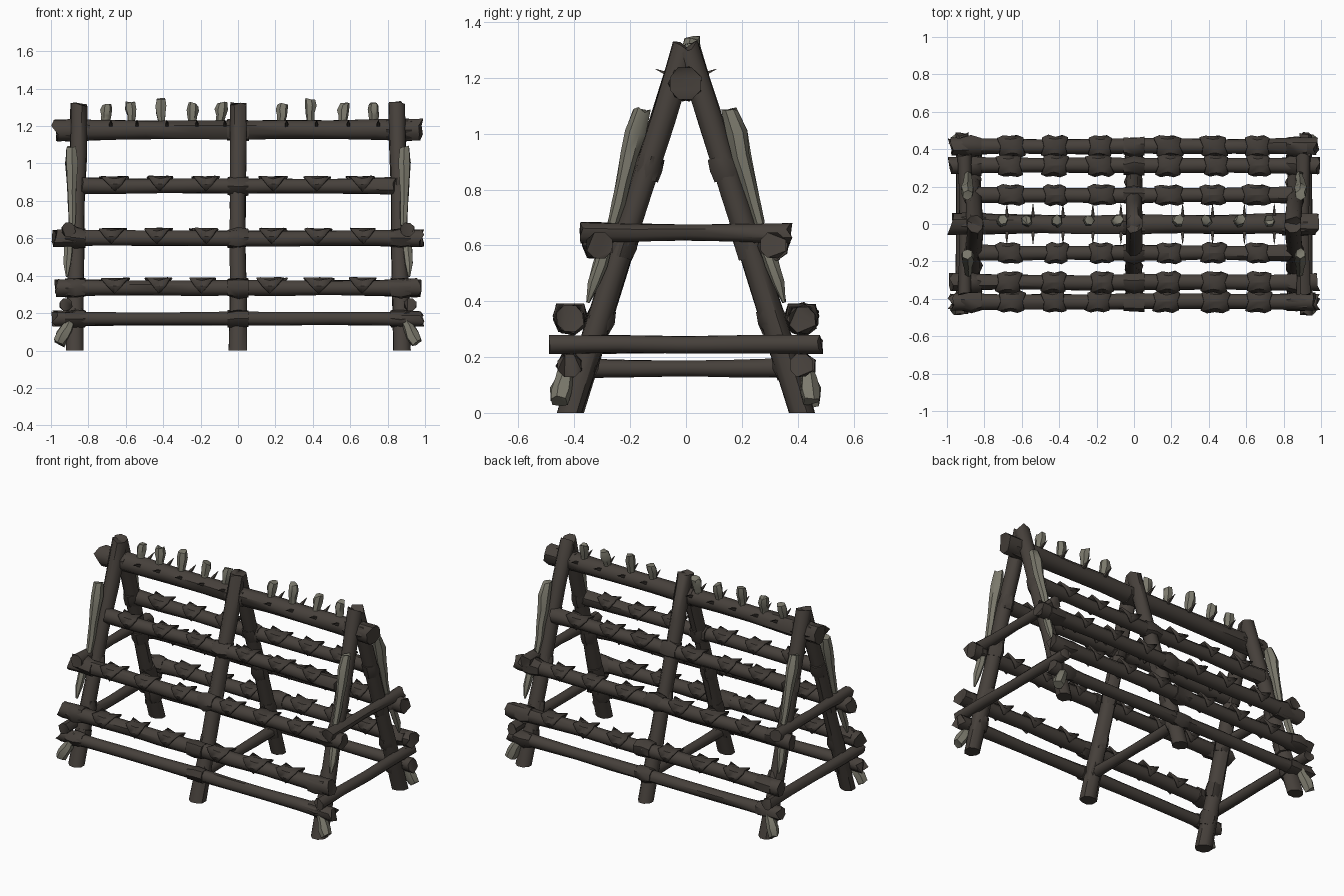
import bpy, bmesh, math, random
from mathutils import Vector

if "Cube" in bpy.data.objects:
    bpy.data.objects.remove(bpy.data.objects["Cube"])

random.seed(4)


def material(name, rgb):
    m = bpy.data.materials.new(name)
    m.diffuse_color = (*rgb, 1)
    m.use_nodes = True
    m.node_tree.nodes["Principled BSDF"].inputs["Base Color"].default_value = m.diffuse_color
    return m


WOOD = material("dark_wood", (0.062, 0.052, 0.044))
BARK = material("dark_bark", (0.056, 0.047, 0.040))
PALE = material("pale_stake", (0.20, 0.193, 0.152))


def finish(bm, name, mat, angle=50):
    bmesh.ops.recalc_face_normals(bm, faces=bm.faces)
    me = bpy.data.meshes.new(name)
    bm.to_mesh(me)
    bm.free()
    me.materials.append(mat)
    me.shade_smooth()
    me.set_sharp_from_angle(angle=math.radians(angle))
    ob = bpy.data.objects.new(name, me)
    bpy.context.collection.objects.link(ob)
    return ob


def log(name, a, b, radii, mat=WOOD, sides=8, wobble=0.06, floor=False, chip=0.0):
    """Rough faceted pole from a to b, one ring per radius; chip roughens the ends."""
    a, b = Vector(a), Vector(b)
    q = (b - a).to_track_quat('Z', 'Y')
    bm = bmesh.new()
    rings = []
    n = len(radii)
    for i, r in enumerate(radii):
        c = a.lerp(b, i / (n - 1))
        c += q @ Vector((random.uniform(-1, 1), random.uniform(-1, 1), 0)) * r * wobble
        ring = []
        for k in range(sides):
            t = 2 * math.pi * (k + 0.5) / sides
            rr = r * random.uniform(1 - wobble, 1 + wobble)
            dz = random.uniform(-chip, chip) if i in (0, n - 1) else 0
            co = c + q @ Vector((math.cos(t) * rr, math.sin(t) * rr, dz))
            if floor:
                co.z = 0 if i == 0 else max(co.z, 0)
            ring.append(bm.verts.new(co))
        rings.append(ring)
    for r0, r1 in zip(rings, rings[1:]):
        for k in range(sides):
            j = (k + 1) % sides
            bm.faces.new((r0[k], r0[j], r1[j], r1[k]))
    bm.faces.new(rings[0][::-1])
    bm.faces.new(rings[-1])
    bmesh.ops.triangulate(bm, faces=[f for f in bm.faces if len(f.verts) > 4])
    return finish(bm, name, mat)


def thorn(name, base, tip, r):
    return log(name, base, tip, (r, r * 0.6, 0.001), BARK, 4, 0)


def flap(name, c, r, w):
    """Bark strip draped over a rail, ending in a point on both sides."""
    bm = bmesh.new()
    rows = []
    skew = random.uniform(-0.012, 0.012)
    for deg, k, s in ((-125, 0.05, 1.1), (-80, 0.6, 1.3), (-42, 1.1, 1.55), (0, 0.9, 1.15),
                      (42, 1.1, 1.55), (80, 0.6, 1.3), (125, 0.05, 1.1)):
        t = math.radians(deg)
        row = []
        for u in (-1, 0, 1):
            rr = r * (s if u else 1.14) * random.uniform(0.94, 1.06)
            row.append(bm.verts.new((c[0] + u * w * k + skew * math.sin(t),
                                     c[1] + math.sin(t) * rr, c[2] + math.cos(t) * rr)))
        rows.append(row)
    for p, q in zip(rows, rows[1:]):
        for i in (0, 1):
            bm.faces.new((p[i], p[i + 1], q[i + 1], q[i]))
    ob = finish(bm, name, BARK, 20)
    mod = ob.modifiers.new("thickness", 'SOLIDIFY')
    mod.thickness = 0.008
    mod.offset = 0


def leg_y(z):
    return 0.415 * (1 - z / 1.3)


# A-frame legs
for x0, x1 in ((-0.875, -0.85), (0, 0), (0.875, 0.85)):
    for s in (-1, 1):
        log("leg", (x0, s * 0.415, 0), (x1, s * 0.004, 1.31),
            (0.05, 0.047, 0.045, 0.045, 0.046, 0.046), floor=True, chip=0.015)

# Ridge beam
log("ridge_beam", (-0.98, 0, 1.18), (0.98, 0, 1.18),
    (0.062, 0.057, 0.053, 0.053, 0.055, 0.053, 0.053, 0.057, 0.062), chip=0.02)

# Long side rails: height, offset, radius, half length, bark flaps
rails = ((0.17, 0.415, 0.038, 0.98, False), (0.335, 0.415, 0.044, 0.965, True),
         (0.6, 0.312, 0.044, 0.98, True), (0.88, 0.155, 0.042, 0.84, True))
for z, y, r, h, flaps in rails:
    for s in (-1, 1):
        log("side_rail", (-h, s * y, z), (h, s * y, z),
            (r * 1.15, r, r * 0.95, r, r * 1.03, r, r * 0.95, r, r * 1.15), chip=0.018)
        if flaps:
            for x in (-0.66, -0.42, -0.18, 0.18, 0.43, 0.66):
                flap("bark_flap", (x + random.uniform(-0.01, 0.01), s * y, z), r,
                     random.uniform(0.055, 0.07))
        # Lashings where the rail meets the legs
        for x in (-0.87, 0, 0.87):
            if abs(x) < h:
                log("lashing", (x - 0.055, s * y, z), (x + 0.055, s * y, z),
                    (r * 1.1, r * 1.3, r * 1.15), BARK, 7, 0.1)
            ly = leg_y(z)
            log("leg_lashing", (x * 0.99, s * (ly + 0.013), z - 0.04),
                (x * 0.99, s * (ly - 0.013), z + 0.04), (0.046, 0.051, 0.046), BARK, 7, 0.06)

# End cross bars and inner middle brace
for s in (-1, 1):
    log("lower_cross_bar", (s * 0.92, -0.48, 0.245), (s * 0.92, 0.48, 0.245),
        (0.036, 0.034, 0.033, 0.034, 0.036), chip=0.012)
    log("upper_cross_bar", (s * 0.905, -0.37, 0.645), (s * 0.905, 0.37, 0.645),
        (0.04, 0.034, 0.03, 0.034, 0.04), chip=0.012)
    log("ridge_lashing", (s * 0.79, 0, 1.18), (s * 0.93, 0, 1.18),
        (0.058, 0.064, 0.058), BARK, 7)
log("middle_brace", (0, -0.36, 0.16), (0, 0.36, 0.16), (0.037, 0.033, 0.031, 0.033, 0.037))
log("ridge_lashing", (-0.06, 0, 1.18), (0.06, 0, 1.18), (0.057, 0.063, 0.057), BARK, 7)

# Three pale stakes lashed along each corner leg
for sx in (-1, 1):
    for sy in (-1, 1):
        log("upper_stake", (sx * 0.885, sy * 0.265, 0.67), (sx * 0.892, sy * 0.158, 1.085),
            (0.018, 0.023, 0.026, 0.031, 0.036, 0.028), PALE, 6, 0.1, chip=0.01)
        log("middle_stake", (sx * 0.905, sy * 0.285, 0.6), (sx * 0.915, sy * 0.352, 0.395),
            (0.024, 0.025, 0.022, 0.006), PALE, 6, 0.1)
        log("lower_stake", (sx * 0.875, sy * 0.425, 0.2), (sx * 0.955, sy * 0.452, 0.04),
            (0.018, 0.024, 0.031, 0.037, 0.032), PALE, 6, 0.1, chip=0.01)

# Pale stubs and thorns on the ridge
for x, top in ((-0.71, 1.315), (-0.57, 1.325), (-0.41, 1.345), (-0.25, 1.315), (-0.1, 1.32),
               (0.23, 1.315), (0.39, 1.345), (0.56, 1.315), (0.72, 1.32)):
    log("ridge_stub", (x, 0.0, 1.19), (x + random.uniform(-0.01, 0.015), 0.022, top),
        (0.02, 0.022, 0.026, 0.032, 0.027), PALE, 6, 0.12, chip=0.01)
    for s in (-1, 1):
        thorn("ridge_thorn", (x + 0.03, s * 0.035, 1.2), (x + 0.03, s * 0.11, 1.232), 0.014)
